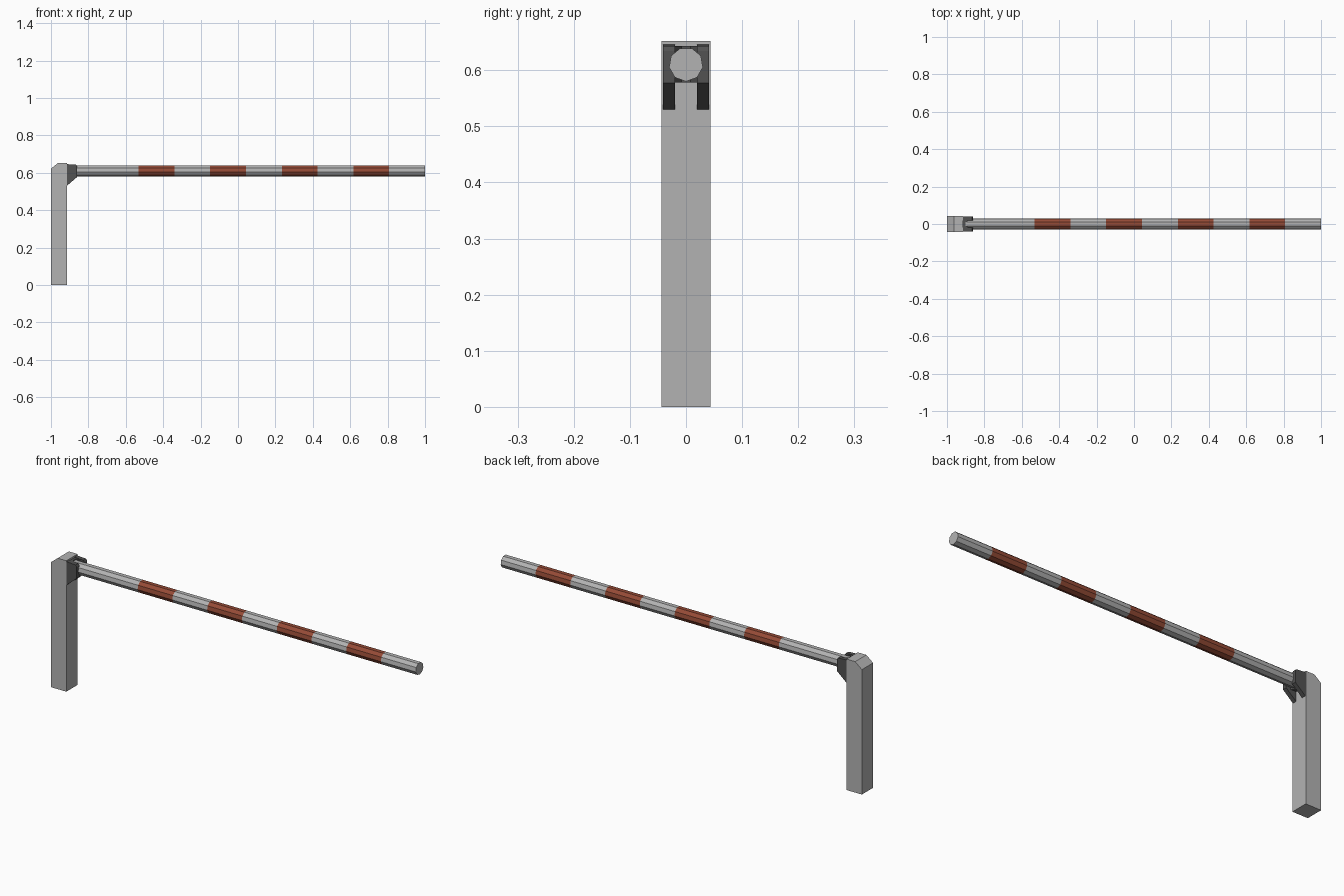
import bpy, bmesh, math

if "Cube" in bpy.data.objects:
    bpy.data.objects.remove(bpy.data.objects["Cube"])


def material(name, rgb):
    m = bpy.data.materials.new(name)
    m.diffuse_color = (*rgb, 1)
    m.use_nodes = True
    m.node_tree.nodes["Principled BSDF"].inputs["Base Color"].default_value = m.diffuse_color
    return m


GREY = material("light grey", (0.45, 0.45, 0.45))
RED = material("rust red", (0.30, 0.07, 0.037))
DARK = material("dark grey", (0.085, 0.085, 0.085))


def finish(bm, name, mats):
    bmesh.ops.recalc_face_normals(bm, faces=bm.faces)
    mesh = bpy.data.meshes.new(name)
    bm.to_mesh(mesh)
    bm.free()
    for m in mats:
        mesh.materials.append(m)
    ob = bpy.data.objects.new(name, mesh)
    bpy.context.collection.objects.link(ob)
    return ob


def prism(name, points, shift, mat):
    """Extrude a flat polygon of 3D points along the shift vector."""
    bm = bmesh.new()
    face = bm.faces.new([bm.verts.new(p) for p in points])
    ext = bmesh.ops.extrude_face_region(bm, geom=[face])
    moved = [v for v in ext["geom"] if isinstance(v, bmesh.types.BMVert)]
    bmesh.ops.translate(bm, verts=moved, vec=shift)
    return finish(bm, name, [mat])


# Upright post with a chamfered outer top edge
POST_R = -0.915
post = [(-1, 0), (POST_R, 0), (POST_R, 0.652), (-0.963, 0.652), (-1, 0.622)]
prism("post", [(x, -0.044, z) for x, z in post], (0, 0.088, 0), GREY)

# Bracket cheeks on either side of the pole
cheek = [(POST_R, 0.53), (-0.86, 0.577), (-0.86, 0.634), (-0.866, 0.643), (POST_R, 0.646)]
for side, y in (("front", -0.041), ("back", 0.02)):
    prism(side + "_bracket_cheek", [(x, y, z) for x, z in cheek], (0, 0.021, 0), DARK)

# Bracket back plate with angled inner corners
plan = [(POST_R, -0.02), (-0.885, -0.02), (-0.902, -0.008),
        (-0.902, 0.008), (-0.885, 0.02), (POST_R, 0.02)]
prism("bracket_back_plate", [(x, y, 0.578) for x, y in plan], (0, 0, 0.065), DARK)

# Striped pole: ten equal bands, four of them red
SIDES, BANDS, RADIUS, CENTRE_Z = 9, 10, 0.0305, 0.6105
bm = bmesh.new()
rings = []
for i in range(BANDS + 1):
    x = POST_R + (1 - POST_R) * i / BANDS
    angles = [-math.pi / 2 + 2 * math.pi * k / SIDES for k in range(SIDES)]
    rings.append([bm.verts.new((x, RADIUS * math.cos(a), CENTRE_Z + RADIUS * math.sin(a)))
                  for a in angles])
for i in range(BANDS):
    for k in range(SIDES):
        n = (k + 1) % SIDES
        f = bm.faces.new((rings[i][k], rings[i][n], rings[i + 1][n], rings[i + 1][k]))
        f.material_index = 1 if i >= 2 and i % 2 == 0 else 0
bm.faces.new(rings[0])
bm.faces.new(rings[-1])
finish(bm, "striped_pole", [GREY, RED])
